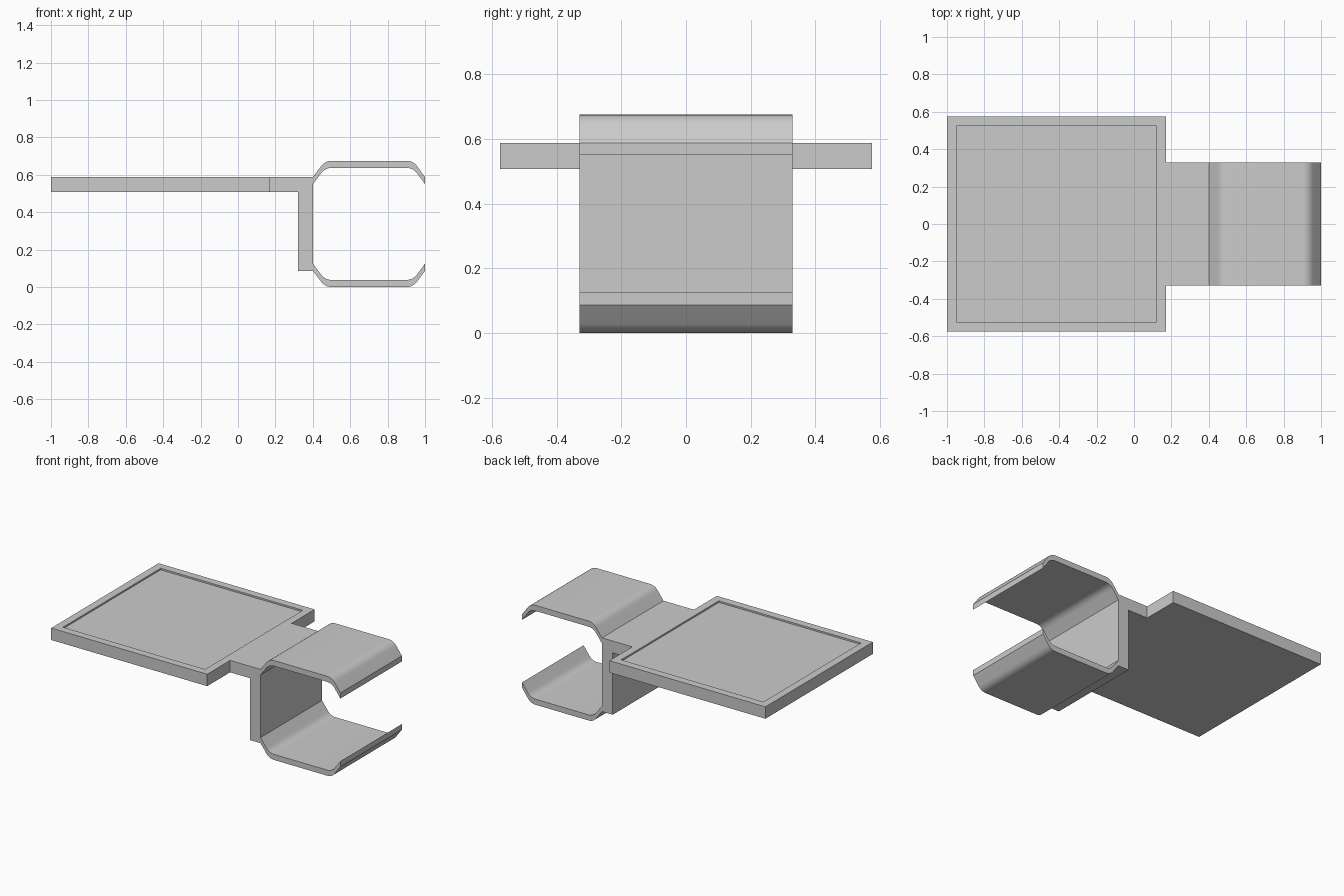
import bpy, bmesh, math
from mathutils import Vector

if "Cube" in bpy.data.objects:
    bpy.data.objects.remove(bpy.data.objects["Cube"])

TOP = 0.675      # overall height of the clip
PLATE_TOP = 0.588
PLATE_BOT = 0.507


def prism(name, profile, half_width):
    """Extrude an x-z profile symmetrically along y."""
    bm = bmesh.new()
    face = bm.faces.new([bm.verts.new((x, -half_width, z)) for x, z in profile])
    ext = bmesh.ops.extrude_face_region(bm, geom=[face])
    moved = [v for v in ext["geom"] if isinstance(v, bmesh.types.BMVert)]
    bmesh.ops.translate(bm, verts=moved, vec=(0, 2 * half_width, 0))
    bmesh.ops.recalc_face_normals(bm, faces=bm.faces)
    mesh = bpy.data.meshes.new(name)
    bm.to_mesh(mesh)
    bm.free()
    obj = bpy.data.objects.new(name, mesh)
    bpy.context.collection.objects.link(obj)
    return obj


def bend(prev, corner, nxt, d=0.036, steps=7):
    """Rounded corner as a quadratic curve starting d away from the corner."""
    p, c, n = Vector(prev), Vector(corner), Vector(nxt)
    a = c + (p - c).normalized() * d
    b = c + (n - c).normalized() * d
    return [tuple(a * (1 - t) ** 2 + c * 2 * t * (1 - t) + b * t * t)
            for t in (i / steps for i in range(steps + 1))]


# Upper arm: outer line, and the inner line a wall thickness below
start, c1, c2, tip = (0.40, PLATE_TOP), (0.466, TOP), (0.936, TOP), (1.0, PLATE_TOP)
outer = [start] + bend(start, c1, c2) + bend(c1, c2, tip) + [tip]
inner = [(x, z - 0.038) for x, z in outer]
upper = outer + inner[::-1]
lower = [(x, TOP - z) for x, z in reversed(upper)]

# Neck, post and both clip arms in a single profile
clip = prism("clip", [(0.12, PLATE_BOT), (0.12, PLATE_TOP)] + upper + lower +
             [(0.32, TOP - PLATE_TOP), (0.32, PLATE_BOT)], 0.33)

# Flat plate with a shallow recessed panel on top
plate = prism("plate_with_clip", [(-1, PLATE_BOT), (0.172, PLATE_BOT),
                                  (0.172, PLATE_TOP), (-1, PLATE_TOP)], 0.576)
recess = prism("recess_cutter", [(-0.948, PLATE_TOP - 0.011), (0.12, PLATE_TOP - 0.011),
                                 (0.12, PLATE_TOP + 0.05), (-0.948, PLATE_TOP + 0.05)], 0.524)

# Join clip to plate, then cut the recess
bpy.context.view_layer.objects.active = plate
plate.select_set(True)
for tool, op in ((clip, 'UNION'), (recess, 'DIFFERENCE')):
    mod = plate.modifiers.new(tool.name, 'BOOLEAN')
    mod.operation = op
    mod.solver = 'EXACT'
    mod.object = tool
    bpy.ops.object.modifier_apply(modifier=mod.name)
    bpy.data.objects.remove(tool)

bpy.ops.object.shade_smooth_by_angle(angle=math.radians(25))
